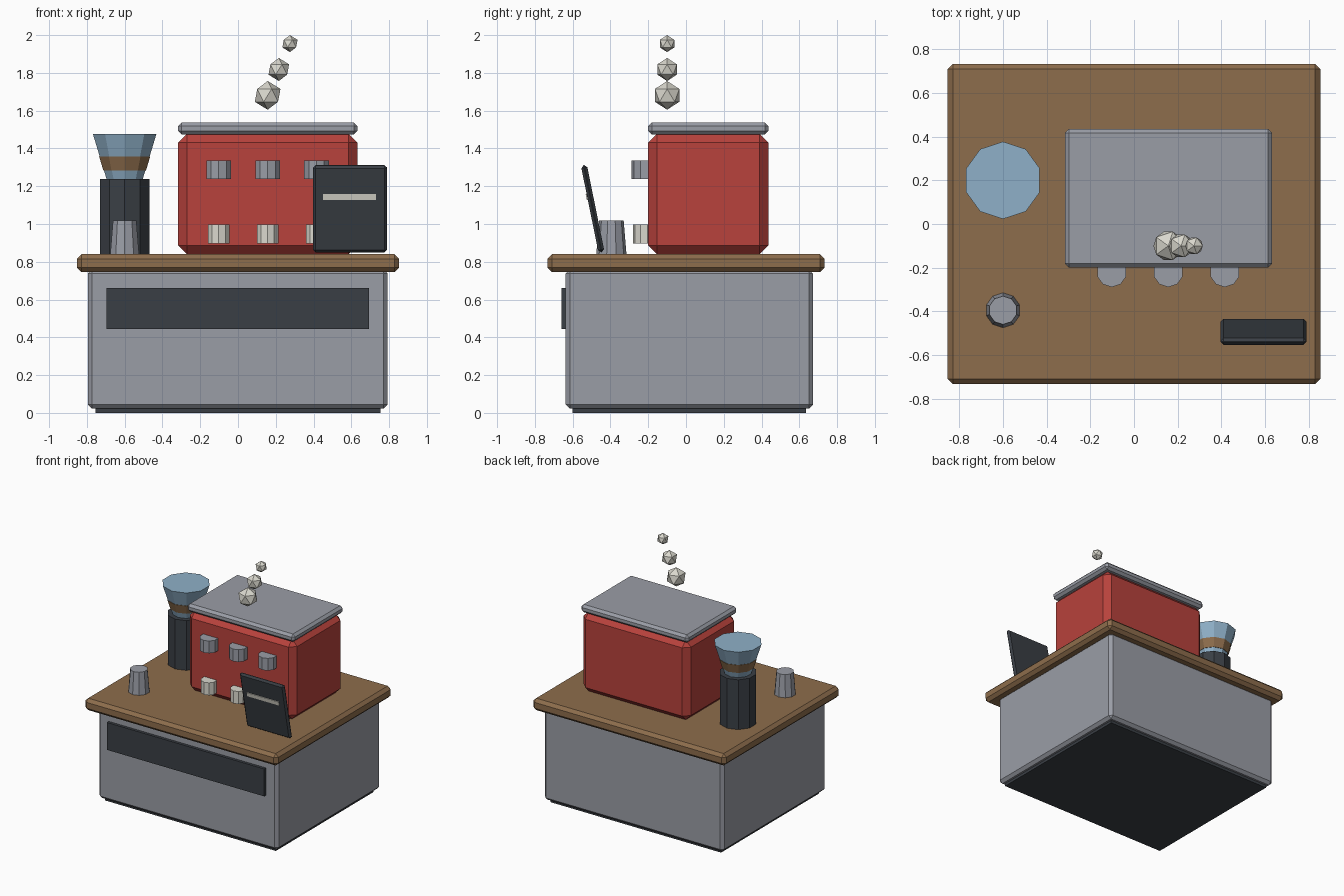
import bpy

if "Cube" in bpy.data.objects:
    bpy.data.objects.remove(bpy.data.objects["Cube"])


def material(name, rgb):
    m = bpy.data.materials.new(name)
    lin = [(c / 255 / 12.92) if c / 255 <= 0.04045 else ((c / 255 + 0.055) / 1.055) ** 2.4 for c in rgb]
    m.diffuse_color = (*lin, 1)
    m.use_nodes = True
    m.node_tree.nodes["Principled BSDF"].inputs["Base Color"].default_value = m.diffuse_color
    return m


STEEL = material("steel_grey", (154, 157, 166))
WOOD = material("wood_brown", (141, 109, 76))
RED = material("red_enamel", (184, 66, 60))
DARK = material("dark_charcoal", (58, 63, 69))
GLASS = material("blue_glass", (143, 176, 200))
CREAM = material("cream", (218, 216, 206))


def finish(name, mat):
    o = bpy.context.object
    o.name = name
    o.data.materials.clear()
    o.data.materials.append(mat)
    return o


def box(name, lo, hi, mat, bevel=0.0, tilt=0.0):
    """Box between two corners, with an optional one-step chamfer and x tilt."""
    bpy.ops.mesh.primitive_cube_add(size=1)
    o = finish(name, mat)
    size = [b - a for a, b in zip(lo, hi)]
    for v in o.data.vertices:
        v.co = [c * s for c, s in zip(v.co, size)]
    o.location = [(a + b) / 2 for a, b in zip(lo, hi)]
    o.rotation_euler[0] = tilt
    if bevel:
        mod = o.modifiers.new("chamfer", "BEVEL")
        mod.width = bevel
        mod.segments = 1
    return o


def cone(name, x, y, z0, z1, r0, r1, mat):
    """Ten-sided upright frustum."""
    bpy.ops.mesh.primitive_cone_add(vertices=10, radius1=r0, radius2=r1, depth=z1 - z0,
                                    location=(x, y, (z0 + z1) / 2))
    return finish(name, mat)


# Counter
box("counter_plinth", (-0.755, -0.6, 0), (0.755, 0.635, 0.04), DARK)
box("counter_base", (-0.795, -0.637, 0.022), (0.792, 0.672, 0.76), STEEL, 0.022)
box("counter_top", (-0.853, -0.733, 0.745), (0.853, 0.733, 0.84), WOOD, 0.024)
box("front_panel", (-0.697, -0.66, 0.443), (0.693, -0.62, 0.662), DARK)

# Coffee machine
box("machine_body", (-0.317, -0.2, 0.84), (0.632, 0.436, 1.478), RED, 0.046)
box("machine_lid", (-0.317, -0.2, 1.474), (0.632, 0.436, 1.537), STEEL, 0.019)
for i in range(3):
    x = -0.102 + 0.259 * i
    cone(f"brew_head_{i + 1}", x, -0.22, 1.238, 1.336, 0.069, 0.069, STEEL)
    cone(f"small_cup_{i + 1}", x, -0.222, 0.898, 0.998, 0.059, 0.059, CREAM)

# Grinder with bean hopper
cone("grinder_body", -0.6, 0.2, 0.84, 1.238, 0.138, 0.138, DARK)
cone("grinder_hopper", -0.6, 0.2, 1.236, 1.477, 0.1, 0.177, GLASS)
cone("hopper_beans", -0.6, 0.2, 1.284, 1.357, 0.119, 0.142, WOOD)

# Metal jug
cone("milk_jug", -0.6, -0.395, 0.84, 1.018, 0.08, 0.065, STEEL)

# Tilted screen with a pale stripe on its front face
screen = box("order_screen", (0.396, -0.51, 0.846), (0.79, -0.478, 1.316), DARK, 0.014, 0.2)
stripe = box("screen_stripe", (0.449, -0.004, -0.016), (0.731, 0.004, 0.016), CREAM)
stripe.parent = screen
stripe.location = (-0.003, -0.017, 0.067)

# Rising steam puffs
for i, r in enumerate((0.076, 0.061, 0.045)):
    bpy.ops.mesh.primitive_ico_sphere_add(subdivisions=1, radius=r,
                                          location=(0.157 + 0.059 * i, -0.1, 1.681 + 0.137 * i))
    finish(f"steam_puff_{i + 1}", CREAM)
